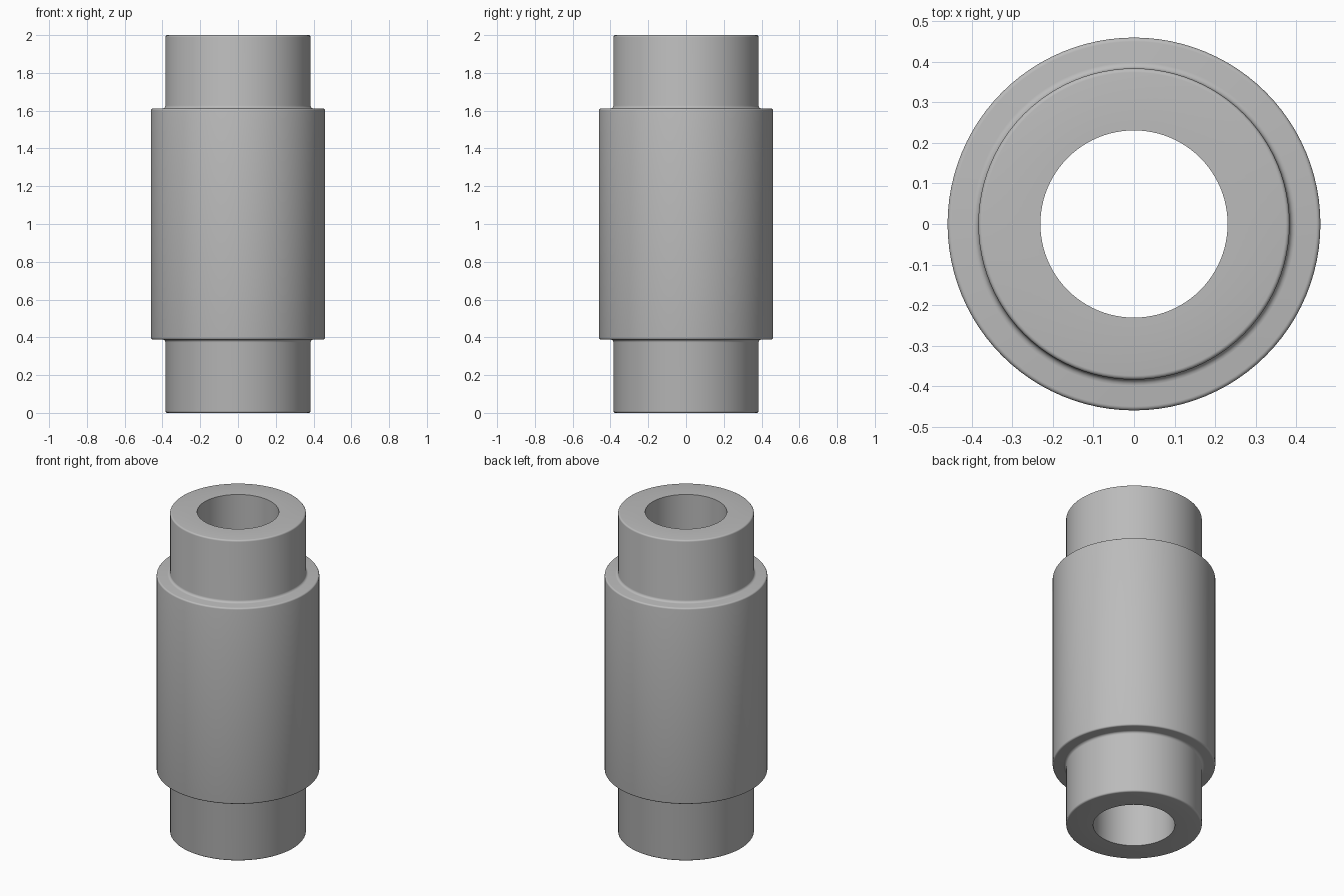
import bpy, bmesh, math

if "Cube" in bpy.data.objects:
    bpy.data.objects.remove(bpy.data.objects["Cube"])

SEG = 96
R_BORE, R_NECK, R_COLLAR = 0.231, 0.384, 0.46
Z_LOW, Z_HIGH, HEIGHT = 0.388, 1.612, 2.0
ROUND, FILLET = 0.01, 0.015


def arc(cx, cz, r, a0, a1, n=4):
    """Quarter arc points (radius, height), angles in degrees."""
    return [(cx + r * math.cos(math.radians(a0 + (a1 - a0) * i / n)),
             cz + r * math.sin(math.radians(a0 + (a1 - a0) * i / n)))
            for i in range(n + 1)]


# lower half of the outline: bore edge, rounded neck end, fillet, rounded collar edge
lower = [(R_BORE, 0.0)]
lower += arc(R_NECK - ROUND, ROUND, ROUND, -90, 0)
lower += arc(R_NECK + FILLET, Z_LOW - FILLET, FILLET, 180, 90)
lower += arc(R_COLLAR - ROUND, Z_LOW + ROUND, ROUND, -90, 0)
# mirrored upper half
profile = lower + [(r, HEIGHT - z) for r, z in reversed(lower)]

# revolve the closed outline around z
bm = bmesh.new()
rings = [[bm.verts.new((r * math.cos(2 * math.pi * s / SEG),
                        r * math.sin(2 * math.pi * s / SEG), z))
          for r, z in profile] for s in range(SEG)]
n = len(profile)
for s in range(SEG):
    a, b = rings[s], rings[(s + 1) % SEG]
    for i in range(n):
        j = (i + 1) % n
        bm.faces.new((a[i], b[i], b[j], a[j]))
bmesh.ops.recalc_face_normals(bm, faces=bm.faces)
mesh = bpy.data.meshes.new("stepped_bushing")
bm.to_mesh(mesh)
bm.free()
bushing = bpy.data.objects.new("stepped_bushing", mesh)
bpy.context.collection.objects.link(bushing)

# plain grey
grey = bpy.data.materials.new("grey")
grey.diffuse_color = (0.5, 0.5, 0.5, 1)
grey.use_nodes = True
grey.node_tree.nodes["Principled BSDF"].inputs["Base Color"].default_value = grey.diffuse_color
mesh.materials.append(grey)

# smooth rounds, sharp bore edges
bpy.context.view_layer.objects.active = bushing
bushing.select_set(True)
bpy.ops.object.shade_smooth_by_angle(angle=math.radians(35))
